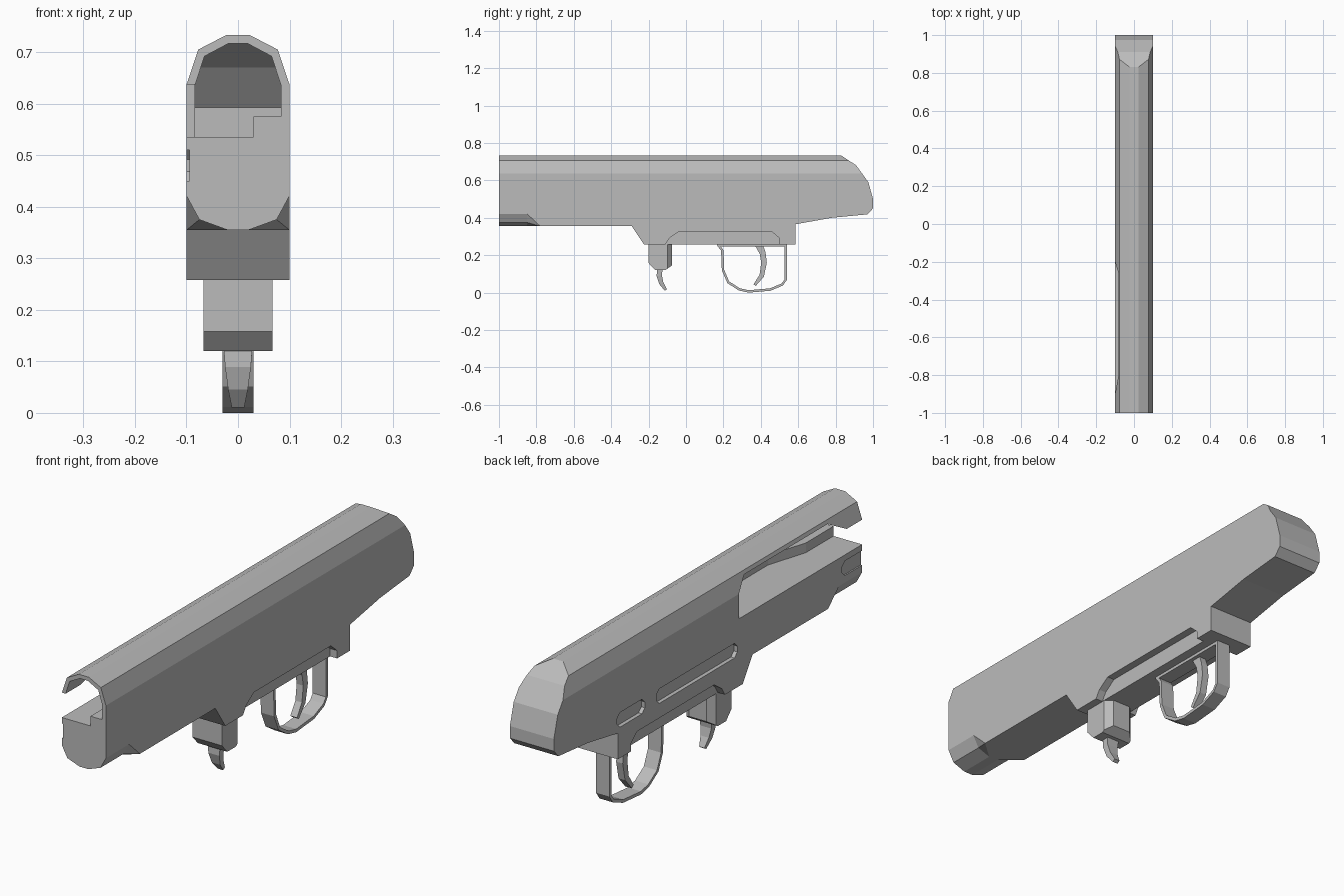
import bpy, bmesh
from mathutils import Vector

cube = bpy.data.objects.get("Cube")
if cube:
    bpy.data.objects.remove(cube, do_unlink=True)

grey = bpy.data.materials.new("plain_grey")
grey.use_nodes = True
colour = (0.5, 0.5, 0.5, 1)
grey.diffuse_color = colour
grey.node_tree.nodes["Principled BSDF"].inputs["Base Color"].default_value = colour


def loft(name, sections):
    """Join equal-sized rings of points into a closed solid."""
    bm = bmesh.new()
    rings = [[bm.verts.new(p) for p in s] for s in sections]
    n = len(rings[0])
    for a, b in zip(rings, rings[1:]):
        for i in range(n):
            j = (i + 1) % n
            bm.faces.new((a[i], a[j], b[j], b[i]))
    bm.faces.new(rings[0])
    bm.faces.new(rings[-1])
    bmesh.ops.recalc_face_normals(bm, faces=bm.faces)
    mesh = bpy.data.meshes.new(name)
    bm.to_mesh(mesh)
    bm.free()
    mesh.materials.append(grey)
    ob = bpy.data.objects.new(name, mesh)
    bpy.context.collection.objects.link(ob)
    return ob


def side_prism(name, yz, x0, x1):
    return loft(name, [[(x, y, z) for y, z in yz] for x in (x0, x1)])


def long_prism(name, half, y0, y1):
    xz = half + [(-x, z) for x, z in reversed(half)]
    return loft(name, [[(x, y, z) for x, z in xz] for y in (y0, y1)])


def combine(ob, other, op):
    """Apply a boolean and drop the helper."""
    mod = ob.modifiers.new(op, 'BOOLEAN')
    mod.operation, mod.solver, mod.object = op, 'EXACT', other
    other.hide_render = True
    bpy.context.view_layer.objects.active = ob
    bpy.ops.object.modifier_apply(modifier=mod.name)
    bpy.data.objects.remove(other, do_unlink=True)


def ribbon(name, path, thick, widths):
    """Flat strip following a side-view path, half-widths given per point."""
    pts = [Vector(p) for p in path]
    secs = []
    for i, p in enumerate(pts):
        d = (pts[min(i + 1, len(pts) - 1)] - pts[max(i - 1, 0)]).normalized()
        o = Vector((-d.y, d.x)) * thick[i] / 2
        a, b, w = p + o, p - o, widths[i]
        secs.append([(-w, *a), (w, *a), (w, *b), (-w, *b)])
    return loft(name, secs)


# Receiver: side silhouette crossed with the rounded cross-section
receiver = side_prism("receiver", [
    (-1, .733), (.83, .733), (.91, .68), (.975, .59), (1, .5), (1, .45),
    (.97, .418), (.78, .4), (.585, .365), (.585, .258), (-.225, .258),
    (-.29, .355), (-1, .355)], -.2, .2)
combine(receiver, long_prism("section", [
    (.1, .2), (.1, .637), (.077, .705), (.023, .733)], -1.2, 1.2), 'INTERSECT')

# Hollow bore, closed by the sloped rear
bore = side_prism("bore", [
    (-1.1, .535), (.965, .535), (.965, .593), (.9, .67), (.82, .717),
    (-1.1, .717)], -.2, .2)
combine(bore, long_prism("bore_section", [
    (.083, .5), (.083, .637), (.065, .692), (.018, .717)], -1.2, 1.2), 'INTERSECT')
combine(receiver, bore, 'DIFFERENCE')

# Ejection port and open front slot
combine(receiver, side_prism("port", [
    (-1.1, .535), (-.2, .535), (-.2, .637), (-.26, .69), (-.8, .69),
    (-.9, .637), (-1.1, .637)], -.2, -.03), 'DIFFERENCE')


# Shallow slots with clipped corners on the port side
def slot(y0, y1, z0, z1, depth):
    c = .018
    combine(receiver, side_prism("slot", [
        (y0 + c, z0), (y1 - c, z0), (y1, z0 + c), (y1, z1 - c), (y1 - c, z1),
        (y0 + c, z1), (y0, z1 - c), (y0, z0 + c)], -.2, -.1 + depth), 'DIFFERENCE')


slot(-.19, .335, .385, .445, .016)
slot(.41, .59, .385, .445, .016)
slot(-1.1, -.87, .45, .51, .006)

# Faceted front underside and lower side recesses, mirrored
for s in (-1, 1):
    ring = [(.102, .425), (.075, .375), (.015, .353), (.015, .33), (.13, .33), (.13, .425)]
    tip = (.101, .354)
    sections = []
    for y, t in ((-1.1, 0), (-.85, 0), (-.78, .95)):
        sections.append([(s * (x + (tip[0] - x) * t), y, z + (tip[1] - z) * t)
                         for x, z in ring])
    combine(receiver, loft("front_chamfer", sections), 'DIFFERENCE')
    combine(receiver, side_prism("recess", [
        (-.11, .2), (-.11, .258), (-.09, .29), (-.04, .325), (.46, .325),
        (.5, .29), (.5, .2)], s * .068, s * .2), 'DIFFERENCE')

# Raised guide beside the bore floor, with an angled end
guide = [(.03, -1), (.085, -1), (.085, -.645), (.03, -.82)]
loft("bore_guide", [[(x, y, z) for x, y in guide] for z in (.53, .575)])

# Magazine catch housing, clipped at its rear corners
housing = side_prism("catch_housing", [
    (-.2, .27), (-.2, .158), (-.165, .12), (-.11, .12), (-.075, .145),
    (-.075, .27)], -.067, .067)
plan = [(-.067, -.3), (.067, -.3), (.067, -.1), (.04, -.075), (-.04, -.075), (-.067, -.1)]
combine(housing, loft("plan", [[(x, y, z) for x, y in plan] for z in (.05, .4)]),
        'INTERSECT')
ribbon("catch_lever", [(-.14, .13), (-.143, .09), (-.132, .05), (-.108, .014)],
       [.03, .028, .024, .014], [.028, .025, .019, .012])

# Trigger guard and trigger
guard = [(.17, .258), (.194, .225), (.198, .12), (.226, .055), (.285, .017),
         (.335, .006), (.45, .016), (.515, .043), (.534, .07), (.534, .258)]
ribbon("trigger_guard", guard, [.013] * len(guard), [.03] * len(guard))
side_prism("guard_plate", [(.17, .258), (.18, .246), (.54, .246), (.54, .262), (.17, .262)],
           -.03, .03)
ribbon("trigger", [(.39, .255), (.41, .21), (.417, .16), (.405, .09), (.367, .04)],
       [.04, .032, .03, .025, .015], [.015] * 5)
